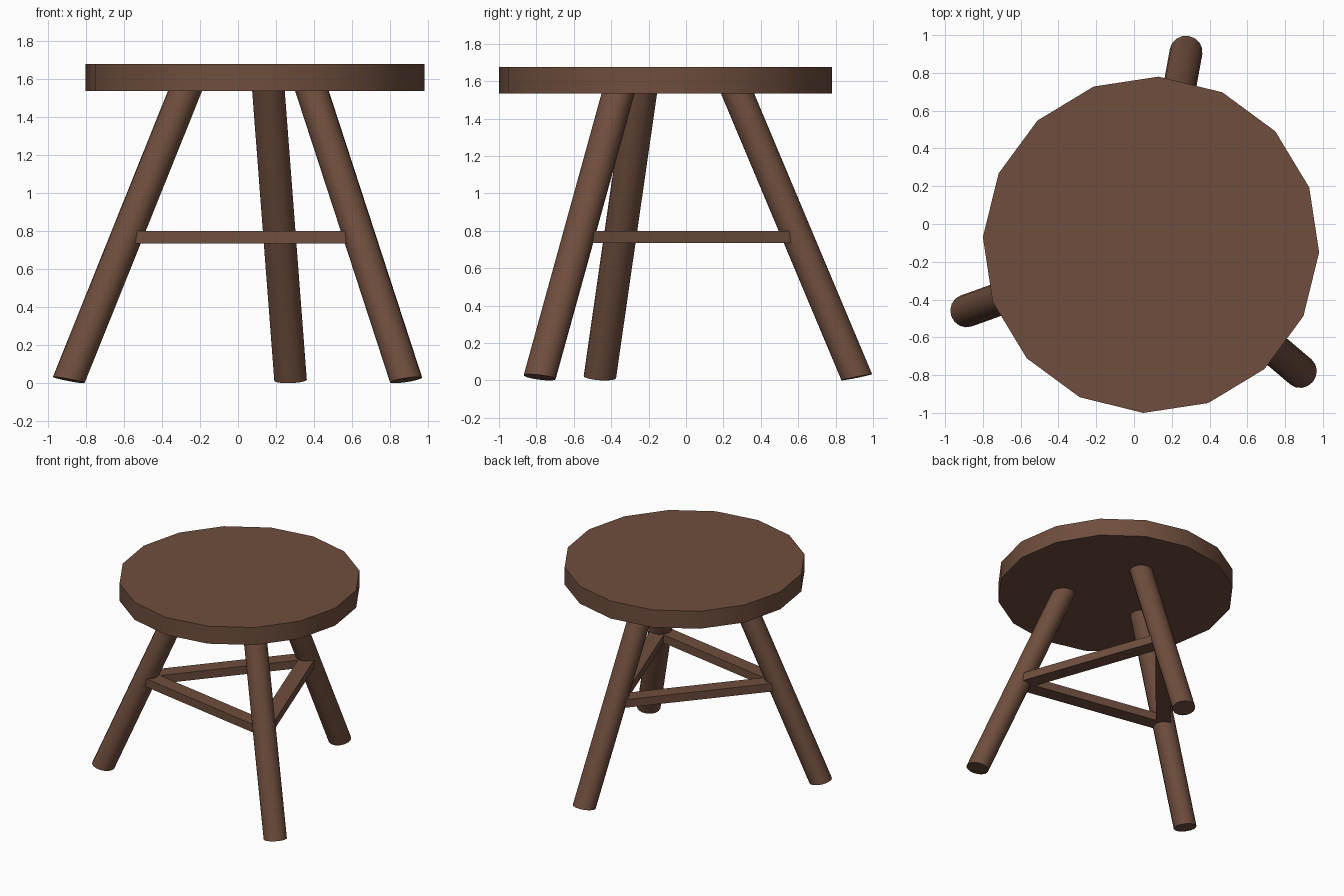
import bpy, math
from mathutils import Vector, Matrix

if "Cube" in bpy.data.objects:
    bpy.data.objects.remove(bpy.data.objects["Cube"])

CX, CY = 0.09, -0.11                      # centre of the stool
ANGLES = [math.radians(a) for a in (199.7, -40.3, 79.7)]
LEG_NAMES = ("left_leg", "right_leg", "back_leg")
Z_BOT, Z_SEAT, Z_TOP = 0.017, 1.534, 1.676
R_BOT, R_SEAT = 1.04, 0.392               # leg distance from centre

wood = bpy.data.materials.new("brown_wood")
wood.diffuse_color = (0.159, 0.076, 0.047, 1)
wood.use_nodes = True
wood.node_tree.nodes["Principled BSDF"].inputs["Base Color"].default_value = wood.diffuse_color


def finish(ob, name):
    ob.name = name
    ob.data.materials.append(wood)
    for p in ob.data.polygons:
        p.use_smooth = True
    ob.data.set_sharp_from_angle(angle=math.radians(30))


def leg_point(angle, z):
    r = R_BOT + (R_SEAT - R_BOT) * (z - Z_BOT) / (Z_SEAT - Z_BOT)
    return Vector((CX + r * math.cos(angle), CY + r * math.sin(angle), z))


# Seat: sixteen-sided disc
bpy.ops.mesh.primitive_cylinder_add(vertices=16, radius=0.891, depth=Z_TOP - Z_SEAT,
                                    location=(CX, CY, (Z_TOP + Z_SEAT) / 2))
seat = bpy.context.object
seat.data.transform(Matrix.Rotation(math.radians(-2.6), 4, 'Z'))
finish(seat, "seat")

# Splayed legs: cylinders sheared along the leg axis, ends slightly tilted
for angle, name in zip(ANGLES, LEG_NAMES):
    a, b = leg_point(angle, Z_BOT), leg_point(angle, 1.60)
    out = Vector((math.cos(angle), math.sin(angle), 0))
    side = Vector((-out.y, out.x, 0)) * 0.087
    tip = out * 0.083 + Vector((0, 0, 0.017))
    bpy.ops.mesh.primitive_cylinder_add(vertices=16, radius=1, depth=1)
    leg = bpy.context.object
    m = Matrix((tip, side, b - a)).transposed().to_4x4()
    leg.data.transform(Matrix.Translation((a + b) / 2) @ m)
    finish(leg, name)

# Stretchers: flat bars joining the legs in a triangle
for i, name in enumerate(("front_stretcher", "right_stretcher", "left_stretcher")):
    a = leg_point(ANGLES[i], 0.767)
    b = leg_point(ANGLES[(i + 1) % 3], 0.767)
    d = b - a
    bpy.ops.mesh.primitive_cube_add(size=1)
    bar = bpy.context.object
    bar.data.transform(Matrix.Translation((a + b) / 2)
                       @ Matrix.Rotation(math.atan2(d.y, d.x), 4, 'Z')
                       @ Matrix.Diagonal((d.length, 0.115, 0.066, 1)))
    finish(bar, name)
